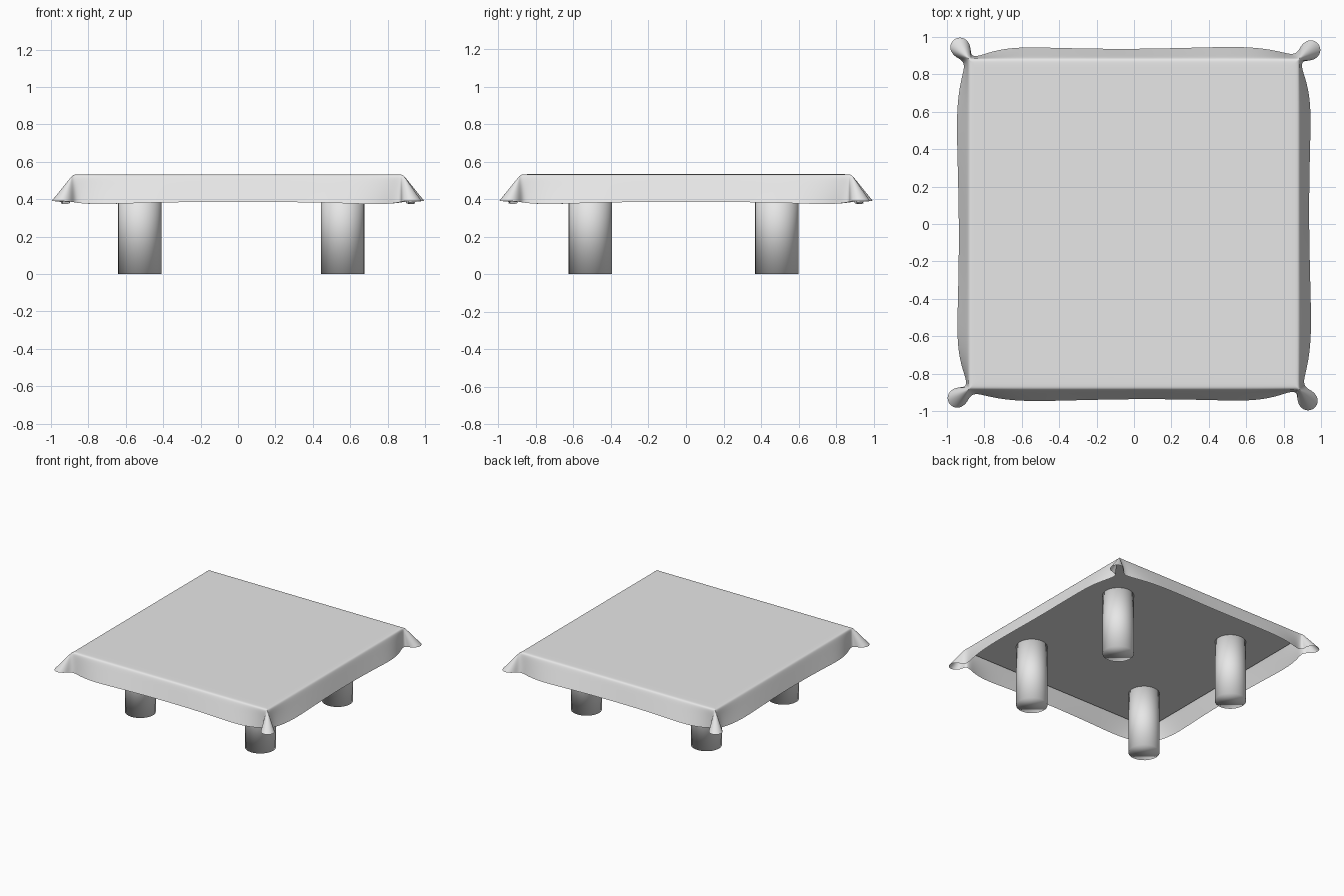
import bpy, bmesh
from math import pi
from mathutils import Matrix, Vector

cube = bpy.data.objects.get("Cube")
if cube:
    bpy.data.objects.remove(cube)

grey = bpy.data.materials.new("light grey")
grey.use_nodes = True
grey.diffuse_color = (0.8, 0.8, 0.8, 1)
grey.node_tree.nodes["Principled BSDF"].inputs["Base Color"].default_value = (0.8, 0.8, 0.8, 1)


def finish(name, bm, smooth=True):
    bmesh.ops.recalc_face_normals(bm, faces=bm.faces)
    mesh = bpy.data.meshes.new(name)
    bm.to_mesh(mesh)
    bm.free()
    mesh.materials.append(grey)
    for p in mesh.polygons:
        p.use_smooth = smooth
    obj = bpy.data.objects.new(name, mesh)
    bpy.context.collection.objects.link(obj)
    return obj


# Four round legs
for side, x in (("right", -0.525), ("left", 0.56)):
    for end, y in (("front", -0.51), ("back", 0.485)):
        bm = bmesh.new()
        bmesh.ops.create_cone(bm, cap_ends=True, segments=32, radius1=0.116,
                              radius2=0.116, depth=0.515,
                              matrix=Matrix.Translation((x, y, 0.2575)))
        finish(f"{end}_{side}_leg", bm)

# Thin table top under the cloth
bm = bmesh.new()
bmesh.ops.create_cube(bm, size=1, matrix=Matrix.Translation((0, 0, 0.512))
                      @ Matrix.Diagonal((1.75, 1.75, 0.024, 1)))
finish("table_top", bm, smooth=False)

# Hem of one quarter of the cloth, with the folded lobe at its corner
hem = [(0.935, 0, 0.385), (0.938, 0.3, 0.385), (0.945, 0.52, 0.38),
       (0.943, 0.66, 0.375), (0.92, 0.77, 0.373), (0.897, 0.83, 0.378),
       (0.897, 0.872, 0.385), (0.935, 0.872, 0.387), (0.98, 0.884, 0.39),
       (1.004, 0.93, 0.39), (0.982, 0.976, 0.39), (0.935, 0.988, 0.39),
       (0.895, 0.96, 0.387), (0.875, 0.915, 0.383), (0.84, 0.905, 0.378),
       (0.77, 0.925, 0.374), (0.66, 0.943, 0.375), (0.52, 0.948, 0.38),
       (0.3, 0.942, 0.385)]
outline = [Matrix.Rotation(k * pi / 2, 3, "Z") @ Vector(p)
           for k in range(4) for p in hem]


def clamp(v, limit):
    return max(-limit, min(limit, v))


def ring(p, limit, z):
    return Vector((clamp(p.x, limit), clamp(p.y, limit), z))


# Cloth lofted from the flat top, over the soft edge, down to the hem
bm = bmesh.new()
loops = []
for inset, z, drop in ((0.80, 0.533, 0), (0.86, 0.533, 0), (0.88, 0.531, 0),
                       (0.886, 0.527, 0.06), (0.886, 0.527, 0.35),
                       (0.886, 0.527, 0.7), (0.886, 0.527, 1)):
    loops.append([bm.verts.new(ring(p, inset, z).lerp(p, drop)) for p in outline])
for upper, lower in zip(loops, loops[1:]):
    for i in range(len(outline)):
        j = (i + 1) % len(outline)
        bm.faces.new((upper[i], upper[j], lower[j], lower[i]))
bm.faces.new(loops[0])
bmesh.ops.remove_doubles(bm, verts=bm.verts, dist=0.0005)
cloth = finish("tablecloth", bm)
mod = cloth.modifiers.new("soft folds", "SUBSURF")
mod.levels = mod.render_levels = 2
